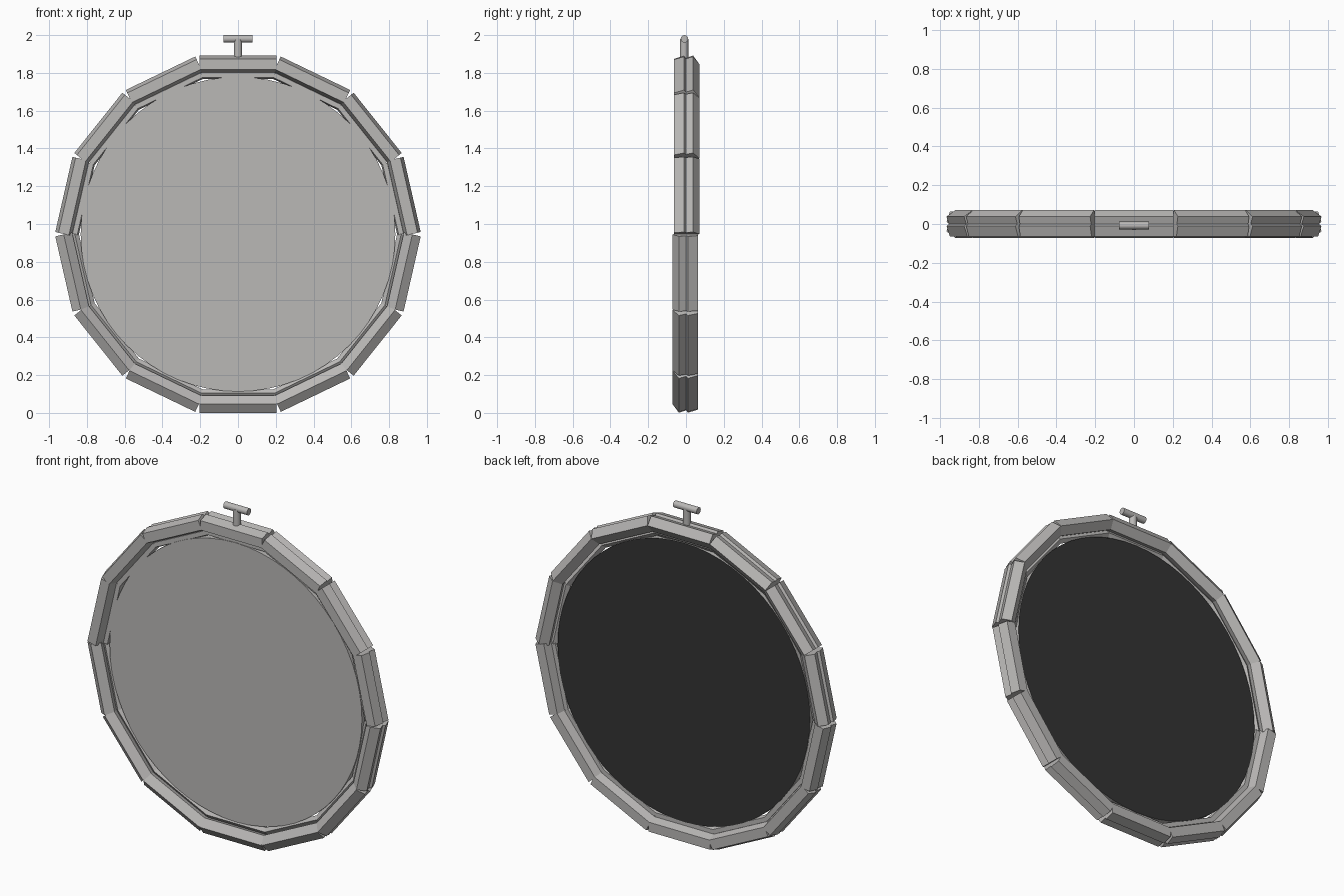
import bpy, bmesh, math
from mathutils import Vector, Matrix

cube = bpy.data.objects.get("Cube")
if cube:
    bpy.data.objects.remove(cube, do_unlink=True)

SIDES = 14
CENTRE = Vector((0, 0, 0.946))


def material(name, rgb):
    m = bpy.data.materials.new(name)
    m.use_nodes = True
    m.diffuse_color = (*rgb, 1)
    m.node_tree.nodes["Principled BSDF"].inputs["Base Color"].default_value = (*rgb, 1)
    return m


metal = material("warm grey metal", (0.49, 0.48, 0.47))
dark = material("dark backing", (0.033, 0.033, 0.033))


def finish(name, bm, *mats):
    bmesh.ops.recalc_face_normals(bm, faces=bm.faces)
    mesh = bpy.data.meshes.new(name)
    bm.to_mesh(mesh)
    bm.free()
    for m in mats:
        mesh.materials.append(m)
    ob = bpy.data.objects.new(name, mesh)
    bpy.context.collection.objects.link(ob)
    return ob


def add_rod(bm, radius, length, sides, place):
    bmesh.ops.create_cone(bm, cap_ends=True, segments=sides, radius1=radius,
                          radius2=radius, depth=length, matrix=place)


def bar_ring(name, y, distance, radius, length):
    """Five-sided bars round the ring; the lower half is the upper one turned over."""
    bm = bmesh.new()
    for turn in (0, math.pi):
        for k in range(-3, 4):
            add_rod(bm, radius, length, 5,
                    Matrix.Translation(CENTRE)
                    @ Matrix.Rotation(turn, 4, 'X')
                    @ Matrix.Rotation(k * math.tau / SIDES, 4, 'Y')
                    @ Matrix.Translation((0, y, distance))
                    @ Matrix.Rotation(math.pi / 2, 4, 'Y'))
    return finish(name, bm, metal)


# Two outer rings of bars and a slim inner rim
bar_ring("front_frame_bars", -0.025, 0.9, 0.048, 0.408)
bar_ring("back_frame_bars", 0.023, 0.9, 0.048, 0.408)
bar_ring("inner_rim_bars", 0, 0.842, 0.022, 0.386)


def cylinder(name, radius, length, loc, axis, sides, *mats):
    bm = bmesh.new()
    spin = Matrix.Rotation(math.pi / 2, 4, axis) if axis else Matrix()
    add_rod(bm, radius, length, sides, Matrix.Translation(loc) @ spin)
    return finish(name, bm, *mats)


# Round plate, dark on the back
plate = cylinder("round_plate", 0.833, 0.042, CENTRE, 'X', 64, metal, dark)
for face in plate.data.polygons:
    face.material_index = int(face.normal.y > 0.9)

# T-shaped handle on top
stem = cylinder("handle_stem", 0.022, 0.12, (0, -0.01, 1.92), None, 16, metal)
grip = cylinder("handle_grip", 0.02, 0.156, (0, -0.008, 1.98), 'Y', 16, metal)
for ob in (stem, grip):
    for face in ob.data.polygons:
        face.use_smooth = len(face.vertices) == 4
